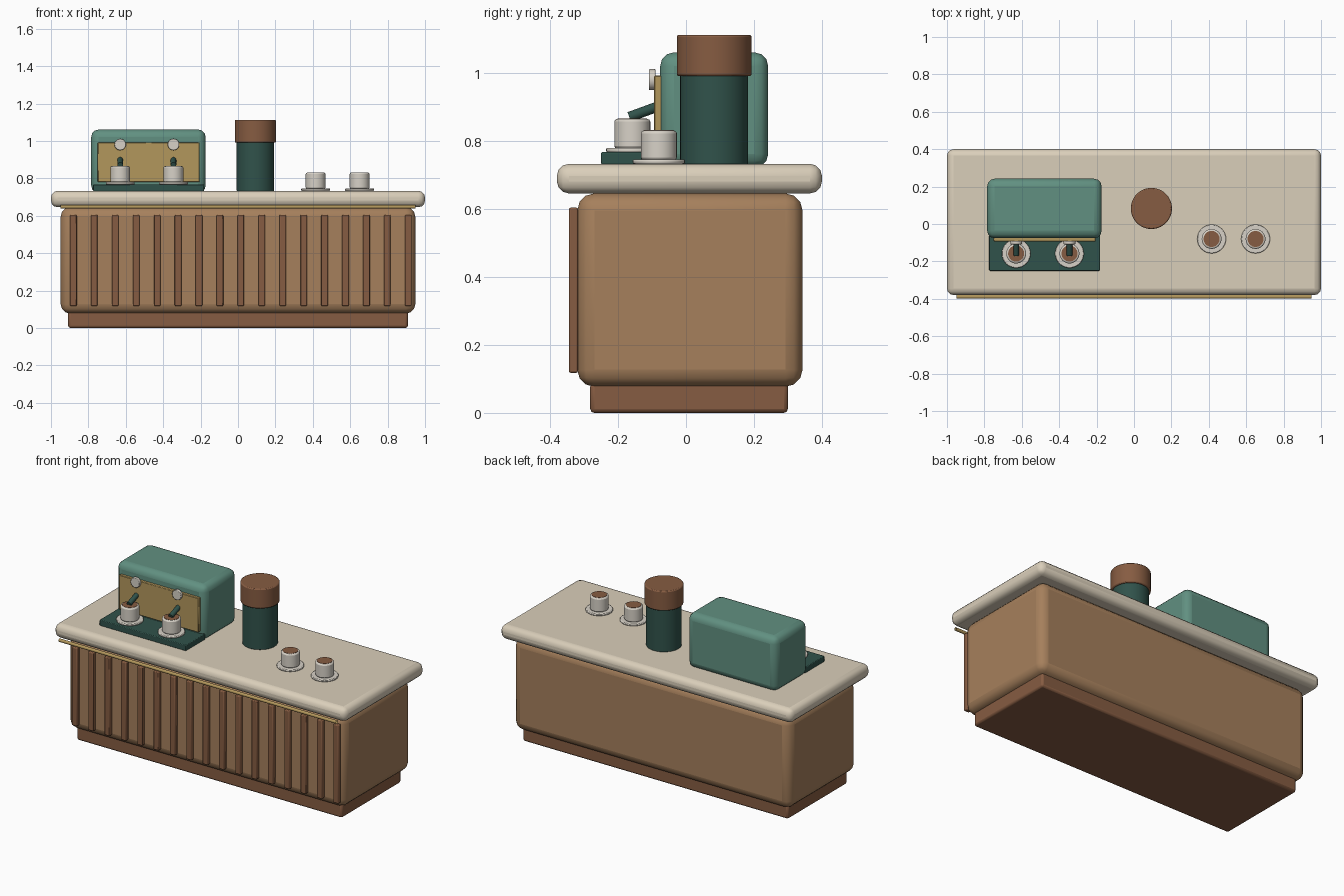
import bpy
from math import radians
from mathutils import Vector

if "Cube" in bpy.data.objects:
    bpy.data.objects.remove(bpy.data.objects["Cube"])


def mat(name, rgb):
    m = bpy.data.materials.new(name)
    m.diffuse_color = (*rgb, 1)
    m.use_nodes = True
    m.node_tree.nodes["Principled BSDF"].inputs["Base Color"].default_value = m.diffuse_color
    return m


wood = mat("wood", (0.38, 0.215, 0.107))
dark_wood = mat("dark_wood", (0.24, 0.107, 0.054))
stone = mat("stone", (0.70, 0.62, 0.49))
teal = mat("teal", (0.12, 0.28, 0.22))
green = mat("dark_green", (0.03, 0.085, 0.07))
brass = mat("brass", (0.45, 0.31, 0.107))
china = mat("china", (0.68, 0.64, 0.57))


def finish(o, name, m, bevel, seg):
    o.name = name
    o.data.materials.append(m)
    if bevel:
        b = o.modifiers.new("bevel", "BEVEL")
        b.width, b.segments = bevel, seg
        b.limit_method = "ANGLE"
        b.angle_limit = radians(40)
    bpy.ops.object.shade_smooth_by_angle(angle=radians(35))
    return o


def box(name, x, y, z, m, bevel=0.0, seg=3):
    lo, hi = Vector((x[0], y[0], z[0])), Vector((x[1], y[1], z[1]))
    bpy.ops.mesh.primitive_cube_add(size=1, location=(lo + hi) / 2)
    o = bpy.context.object
    o.scale = hi - lo
    bpy.ops.object.transform_apply(location=False, rotation=False, scale=True)
    return finish(o, name, m, bevel, seg)


def rod(name, a, b, r, m, bevel=0.0, seg=2, sides=32):
    a, b = Vector(a), Vector(b)
    d = b - a
    bpy.ops.mesh.primitive_cylinder_add(vertices=sides, radius=r, depth=d.length, location=(a + b) / 2)
    o = bpy.context.object
    o.rotation_euler = d.to_track_quat("Z", "Y").to_euler()
    return finish(o, name, m, bevel, seg)


def cup(name, x, y, z):
    rod(name + "_saucer", (x, y, z), (x, y, z + 0.013), 0.077, china, 0.004)
    rod(name, (x, y, z + 0.011), (x, y, z + 0.098), 0.053, china, 0.008)
    rod(name + "_coffee", (x, y, z + 0.09), (x, y, z + 0.0995), 0.043, dark_wood)


# Counter
box("plinth", (-0.908, 0.908), (-0.282, 0.30), (0, 0.09), dark_wood, 0.012, 2)
box("counter_body", (-0.948, 0.948), (-0.32, 0.343), (0.077, 0.646), wood, 0.05)
box("countertop", (-1, 1), (-0.38, 0.40), (0.646, 0.733), stone, 0.035)

# Front slats
for i in range(17):
    x = -0.88 + i * 0.1119
    box(f"slat_{i + 1}", (x - 0.018, x + 0.018), (-0.345, -0.318), (0.118, 0.604), dark_wood, 0.005, 2)

# Brass rail, an open tube under the counter edge
curve = bpy.data.curves.new("front_rail", "CURVE")
curve.dimensions = "3D"
curve.bevel_depth = 0.01
curve.bevel_resolution = 3
sp = curve.splines.new("POLY")
sp.points.add(1)
for p, x in zip(sp.points, (-0.95, 0.95)):
    p.co = (x, -0.389, 0.648, 1)
curve.materials.append(brass)
bpy.context.collection.objects.link(bpy.data.objects.new("front_rail", curve))

# Coffee machine
box("machine_body", (-0.785, -0.173), (-0.076, 0.242), (0.722, 1.061), teal, 0.04)
box("machine_panel", (-0.75, -0.205), (-0.094, -0.07), (0.78, 0.993), brass, 0.003, 1)
box("drip_tray", (-0.774, -0.182), (-0.25, -0.06), (0.731, 0.768), green, 0.004, 2)
for side, x in (("left", -0.63), ("right", -0.345)):
    rod(side + "_knob", (x, -0.09, 0.981), (x, -0.109, 0.981), 0.031, china, 0.003)
    rod(side + "_spout", (x, -0.085, 0.901), (x, -0.167, 0.871), 0.015, green, sides=16)
    cup(side + "_tray_cup", x, -0.158, 0.767)

# Grinder
rod("grinder_body", (0.093, 0.083, 0.731), (0.093, 0.083, 0.995), 0.1, green, 0.004, sides=48)
rod("grinder_lid", (0.093, 0.083, 0.991), (0.093, 0.083, 1.113), 0.11, dark_wood, 0.006, sides=48)

# Served cups
for i, x in enumerate((0.415, 0.65)):
    cup(f"served_cup_{i + 1}", x, -0.08, 0.733)
